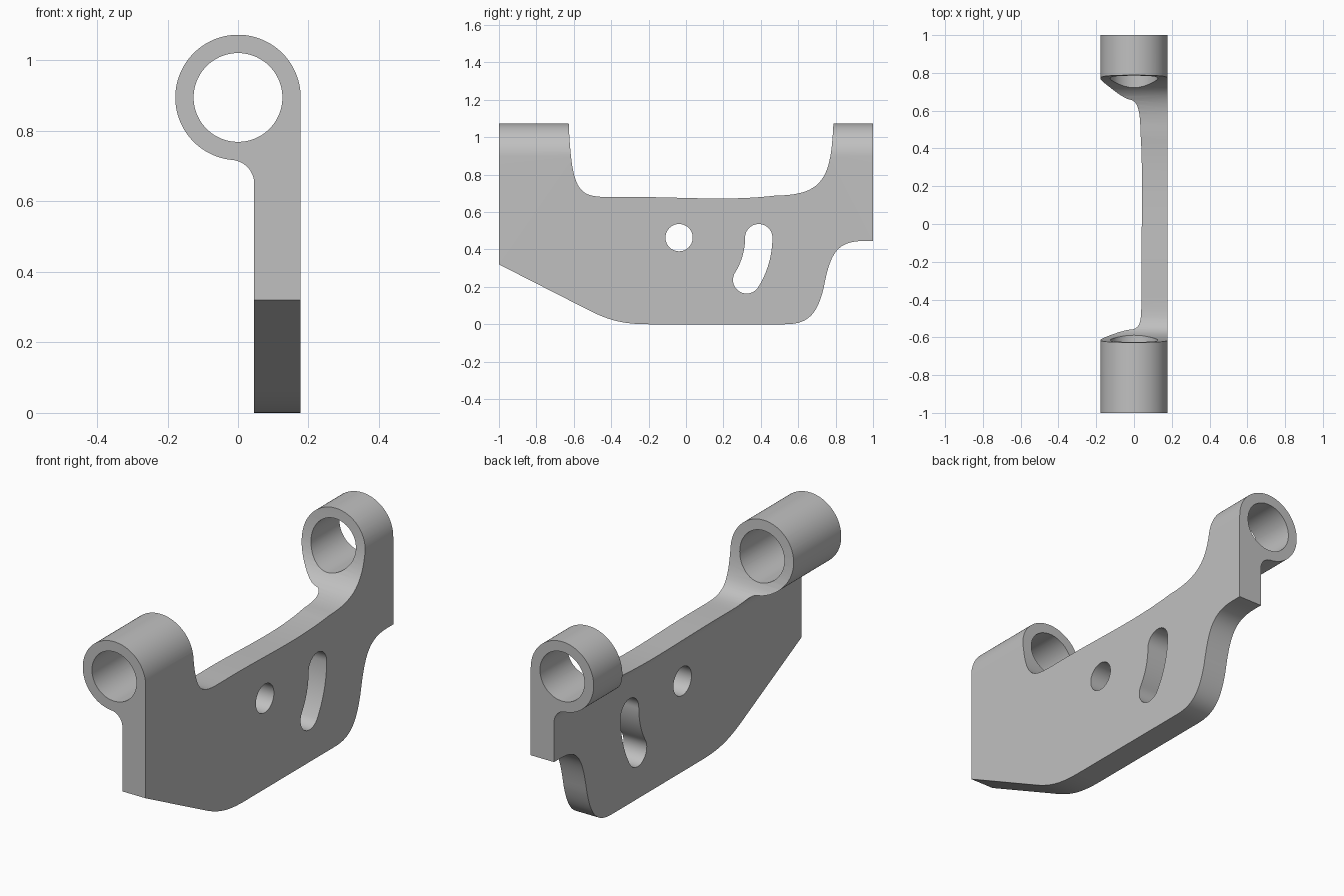
import bpy, bmesh
from math import sin, cos, radians, atan2, degrees
from mathutils import Vector
from mathutils.geometry import interpolate_bezier

if "Cube" in bpy.data.objects:
    bpy.data.objects.remove(bpy.data.objects["Cube"])

RING_Z, RING_R, BORE_R = 0.895, 0.178, 0.126
PLATE_X, FILLET_R, FILLET_Z = 0.046, 0.068, 0.65
PIVOT, HOLE_R = (-0.037, 0.463), 0.073


def arc(center, r, a0, a1, n):
    """Points on an arc, angles in degrees."""
    angles = [radians(a0 + (a1 - a0) * i / n) for i in range(n + 1)]
    return [(center[0] + r * cos(a), center[1] + r * sin(a)) for a in angles]


def bezier(a, b, c, d, n=20):
    return [tuple(p) for p in interpolate_bezier(*map(Vector, (a, b, c, d)), n + 1)]


def prism(name, points, axis, half):
    """Extrude a closed outline symmetrically along the x or y axis."""
    clean = [p for i, p in enumerate(points)
             if (Vector(p) - Vector(points[i - 1])).length > 1e-4]
    bm = bmesh.new()
    place = (lambda u, v: (-half, u, v)) if axis == "x" else (lambda u, v: (u, -half, v))
    face = bm.faces.new([bm.verts.new(place(u, v)) for u, v in clean])
    new = bmesh.ops.extrude_face_region(bm, geom=[face])["geom"]
    shift = Vector((2 * half, 0, 0)) if axis == "x" else Vector((0, 2 * half, 0))
    bmesh.ops.translate(bm, vec=shift,
                        verts=[e for e in new if isinstance(e, bmesh.types.BMVert)])
    bmesh.ops.recalc_face_normals(bm, faces=bm.faces)
    mesh = bpy.data.meshes.new(name)
    bm.to_mesh(mesh)
    bm.free()
    obj = bpy.data.objects.new(name, mesh)
    bpy.context.collection.objects.link(obj)
    return obj


def combine(obj, tool, operation):
    """Apply a boolean and remove the tool."""
    tool.hide_render = True
    mod = obj.modifiers.new("cut", "BOOLEAN")
    mod.operation, mod.solver, mod.object = operation, "EXACT", tool
    bpy.context.view_layer.objects.active = obj
    bpy.ops.object.modifier_apply(modifier=mod.name)
    bpy.data.objects.remove(tool)


# Front cross-section: ring flowing through a fillet into the flat plate
fillet_c = (PLATE_X - FILLET_R, FILLET_Z)
meet = degrees(atan2(RING_Z - FILLET_Z, -fillet_c[0]))
section = (arc((0, RING_Z), RING_R, 0, 180 + meet, 64)
           + arc(fillet_c, FILLET_R, meet, 0, 16)
           + [(PLATE_X, -0.2), (RING_R, -0.2)])
bracket = prism("bracket", section, "y", 1.2)

# Side outline: sloped front, rounded base, rear notch and saddle between rings
outline = ([(-1, 1.2), (-1, 0.32), (-0.51, 0.07)]
           + bezier((-0.51, 0.07), (-0.41, 0.02), (-0.33, 0), (-0.2, 0))
           + bezier((0.53, 0), (0.65, 0), (0.7, 0.05), (0.735, 0.19))
           + bezier((0.735, 0.19), (0.77, 0.37), (0.8, 0.445), (0.95, 0.445))
           + [(1, 0.445), (1, 1.2), (0.79, 1.2)]
           + bezier((0.788, 1.072), (0.775, 0.79), (0.74, 0.69), (0.48, 0.688))
           + bezier((0.48, 0.688), (0.2, 0.655), (-0.05, 0.685), (-0.38, 0.68))
           + bezier((-0.38, 0.68), (-0.57, 0.68), (-0.61, 0.68), (-0.627, 1.072))
           + [(-0.63, 1.2)])
combine(bracket, prism("side_outline", outline, "x", 0.5), "INTERSECT")

# Bore through both rings
combine(bracket, prism("bore", arc((0, RING_Z), BORE_R, 0, 360, 72)[:-1], "y", 1.3),
        "DIFFERENCE")

# Pivot hole and the curved slot concentric with it
combine(bracket, prism("pivot_hole", arc(PIVOT, HOLE_R, 0, 360, 48)[:-1], "x", 0.6),
        "DIFFERENCE")
SWING, REACH = -32, 0.426
top_end = arc(PIVOT, REACH, 0, 0, 1)[0]
low_end = arc(PIVOT, REACH, SWING, SWING, 1)[0]
slot = (arc(PIVOT, REACH + HOLE_R, SWING, 0, 16)
        + arc(top_end, HOLE_R, 0, 180, 24)
        + arc(PIVOT, REACH - HOLE_R, 0, SWING, 16)
        + arc(low_end, HOLE_R, SWING + 180, SWING + 360, 24))
combine(bracket, prism("curved_slot", slot, "x", 0.6), "DIFFERENCE")

# Single grey finish
grey = bpy.data.materials.new("light grey")
grey.use_nodes = True
color = (0.53, 0.53, 0.53, 1)
grey.diffuse_color = color
grey.node_tree.nodes["Principled BSDF"].inputs["Base Color"].default_value = color
bracket.data.materials.clear()
bracket.data.materials.append(grey)

bpy.ops.object.select_all(action="DESELECT")
bracket.select_set(True)
bpy.context.view_layer.objects.active = bracket
bpy.ops.object.shade_smooth_by_angle(angle=radians(25))
